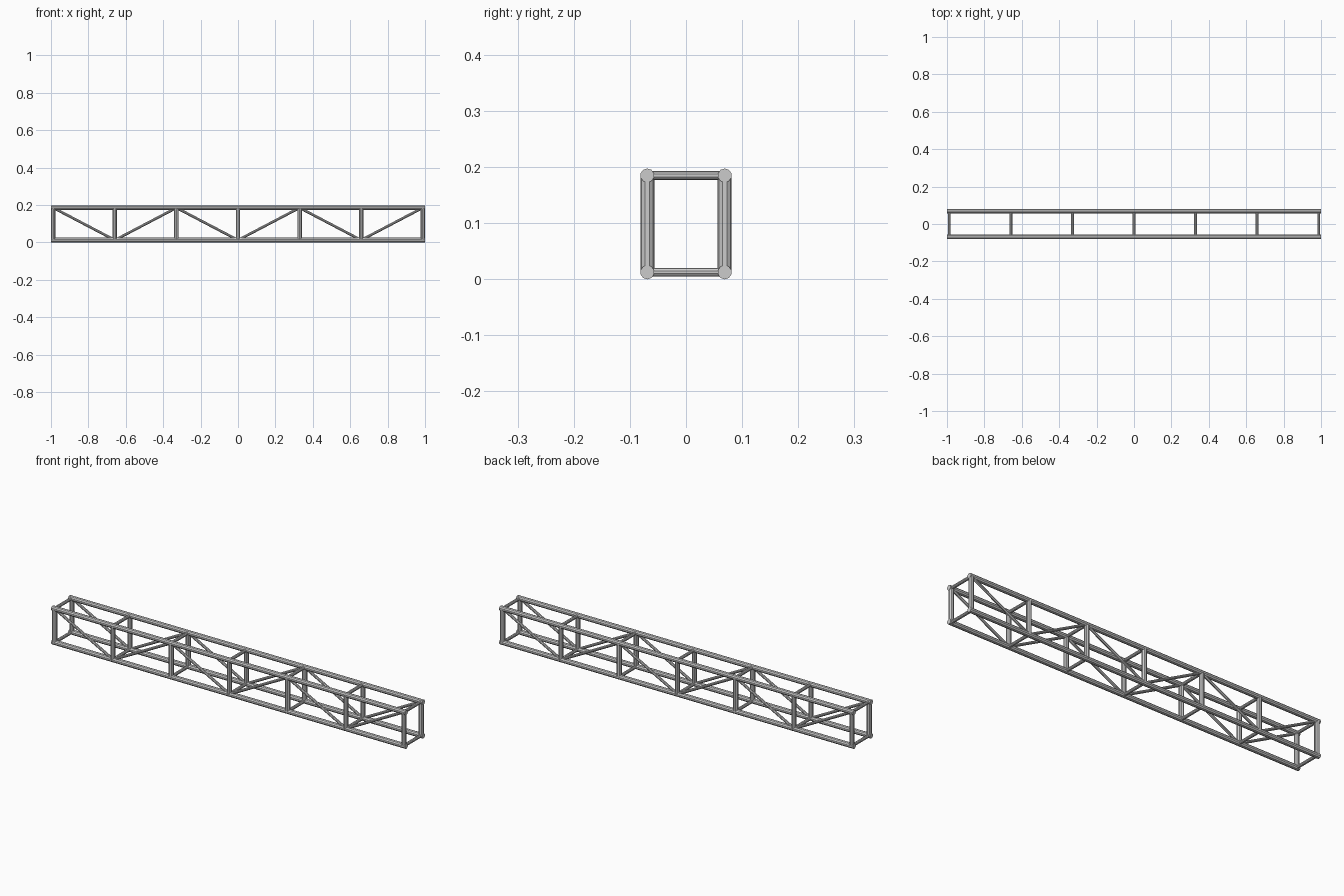
import bpy
from mathutils import Vector

if "Cube" in bpy.data.objects:
    bpy.data.objects.remove(bpy.data.objects["Cube"])

R_MAIN, R_CROSS, R_DIAG = 0.0125, 0.008, 0.007
Y = 0.069
Z_LOW, Z_HIGH = 0.0125, 0.185
X_END = 1.0 - R_MAIN
BAYS = 6
nodes = [-X_END + 2 * X_END * i / BAYS for i in range(BAYS + 1)]


def tube(name, a, b, radius, sides=10):
    """Straight capped tube from point a to point b."""
    a, b = Vector(a), Vector(b)
    d = b - a
    bpy.ops.mesh.primitive_cylinder_add(vertices=sides, radius=radius, depth=d.length,
                                        location=(a + b) / 2)
    ob = bpy.context.object
    ob.name = name
    ob.rotation_euler = d.to_track_quat('Z', 'Y').to_euler()
    bpy.ops.object.shade_smooth_by_angle()
    return ob


for side, y in (("front", -Y), ("back", Y)):
    # long chords
    for level, z in (("lower", Z_LOW), ("upper", Z_HIGH)):
        tube(f"{side}_{level}_chord", (-1, y, z), (1, y, z), R_MAIN)
    # upright posts
    for x in nodes:
        tube(f"{side}_post", (x, y, Z_LOW), (x, y, Z_HIGH), R_MAIN)
    # zigzag braces
    for i in range(BAYS):
        za, zb = (Z_HIGH, Z_LOW) if i % 2 == 0 else (Z_LOW, Z_HIGH)
        tube(f"{side}_brace", (nodes[i], y, za), (nodes[i + 1], y, zb), R_DIAG)

# cross bars joining the two sides
for level, z in (("lower", Z_LOW), ("upper", Z_HIGH)):
    for x in nodes:
        tube(f"{level}_cross_bar", (x, -Y, z), (x, Y, z), R_CROSS)
